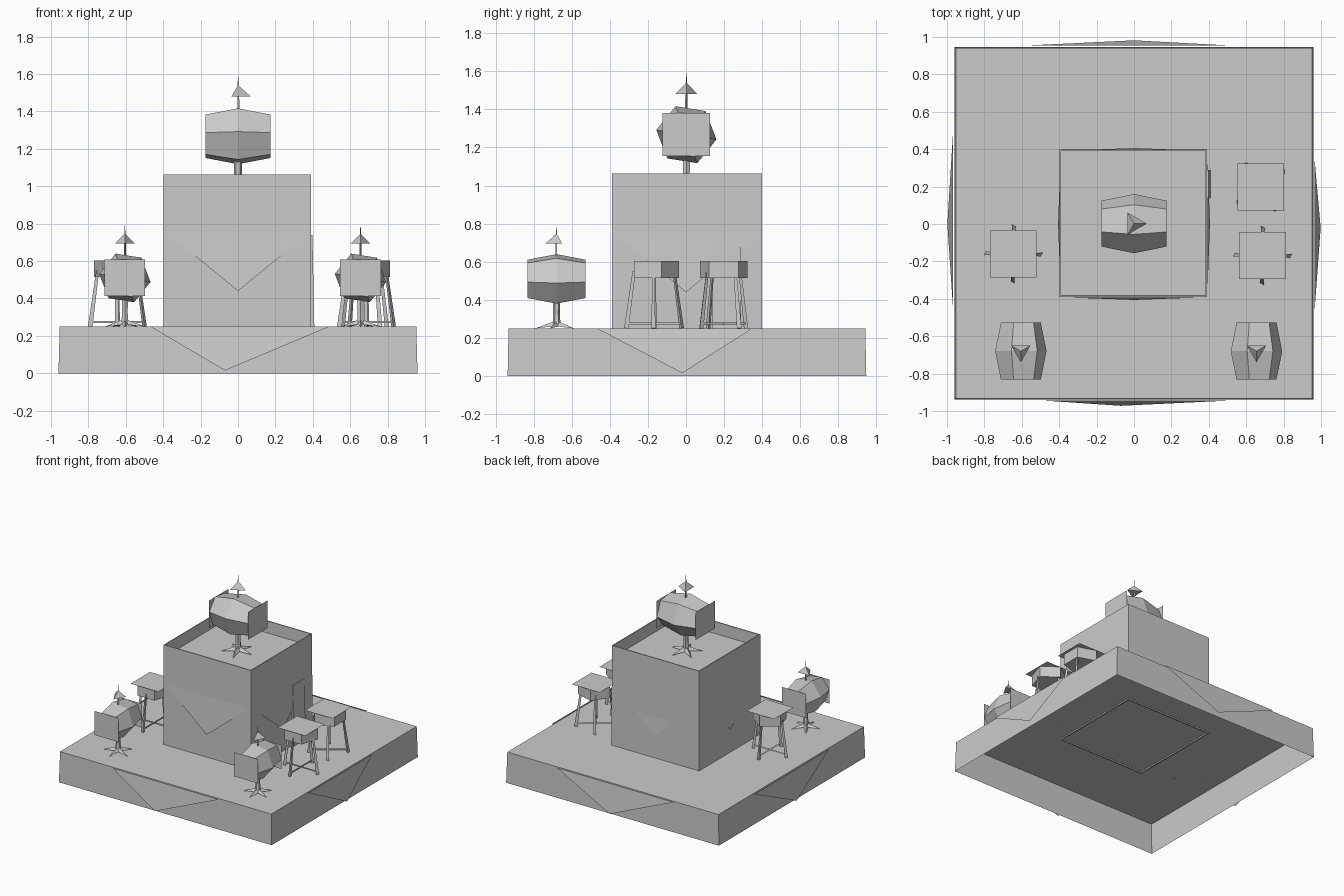
import bpy, bmesh, math
from mathutils import Vector, Matrix

if "Cube" in bpy.data.objects:
    bpy.data.objects.remove(bpy.data.objects["Cube"])


def make(name, verts, faces, mat=Matrix()):
    mesh = bpy.data.meshes.new(name)
    mesh.from_pydata([mat @ Vector(v) for v in verts], [], faces)
    ob = bpy.data.objects.new(name, mesh)
    bpy.context.collection.objects.link(ob)
    return ob


def rings(name, sections, mat=Matrix(), caps=True):
    """Join equal-sized loops of points into one skin."""
    n = len(sections[0])
    verts = [p for s in sections for p in s]
    faces = [(r * n + i, r * n + (i + 1) % n, (r + 1) * n + (i + 1) % n, (r + 1) * n + i)
             for r in range(len(sections) - 1) for i in range(n)]
    if caps:
        faces += [tuple(range(n))[::-1], tuple(range(len(verts) - n, len(verts)))]
    return make(name, verts, faces, mat)


def poly(n, r, z, turn=0.0):
    return [(r * math.cos(turn + math.tau * i / n), r * math.sin(turn + math.tau * i / n), z)
            for i in range(n)]


def square(h, z, cx=0.0, cy=0.0, hy=None):
    hy = h if hy is None else hy
    return [(cx - h, cy - hy, z), (cx + h, cy - hy, z), (cx + h, cy + hy, z), (cx - h, cy + hy, z)]


def rod(name, a, b, r0, r1, mat, n=4):
    a, b = Vector(a), Vector(b)
    q = (b - a).to_track_quat('Z', 'Y').to_matrix().to_4x4()
    length = (b - a).length
    return rings(name, [poly(n, r0, 0), poly(n, r1, length)], mat @ Matrix.Translation(a) @ q)


def place(x, y, z, turn=0.0, scale=1.0):
    return Matrix.Translation((x, y, z)) @ Matrix.Rotation(turn, 4, 'Z') @ Matrix.Scale(scale, 4)


# Platform: open underneath, sides slightly tapered
platform = rings("platform", [square(0.96, 0, 0, 0.005, 0.942), square(0.953, 0.25, 0, 0.005, 0.937)],
                 caps=False)
bm = bmesh.new()
bm.from_mesh(platform.data)
bm.faces.new([v for v in bm.verts if v.co.z > 0.2])
bm.normal_update()
bm.to_mesh(platform.data)
bm.free()

# Central block: thin walls with a sunken roof
FLOOR = 0.965
BX, BY = -0.004, 0.005
rings("block_walls", [square(0.385, 0.24, BX, BY), square(0.395, 0.24, BX, BY),
                      square(0.394, 1.063, BX, BY), square(0.386, 1.063, BX, BY),
                      square(0.385, 0.24, BX, BY)], caps=False)
make("block_roof", square(0.388, FLOOR, BX, BY), [(0, 1, 2, 3)])


# Hanging cloth corners (left end, right end, tip along each side)
def cloth(name, turn, a, b, tip, d_top, d_tip, z_top, z_tip):
    make(name, [(a, -d_top, z_top), (b, -d_top, z_top), (tip, -d_tip, z_tip)], [(0, 1, 2)],
         Matrix.Rotation(turn, 4, 'Z'))


H = math.pi / 2
for side, turn, a, b, tip, d, d2 in (("front", 0, -0.47, 0.49, -0.07, 0.945, 0.972),
                                     ("right", H, -0.47, 0.35, -0.02, 0.965, 0.998),
                                     ("back", 2 * H, -0.5, 0.56, 0.0, 0.955, 0.982),
                                     ("left", 3 * H, -0.5, 0.46, 0.0, 0.967, 0.998)):
    cloth("platform_cloth_" + side, turn, a, b, tip, d, d2, 0.25, 0.015)
    cloth("block_cloth_" + side, turn, -0.38, 0.38, 0, 0.392, 0.406, 0.75, 0.44)

# Door on the right of the block
rings("door", [square(0.01, 0.25, 0.398, 0.215, 0.075), square(0.006, 0.74, 0.392, 0.215, 0.075)])


# Barrel on a star-footed post (long axis along local x)
def barrel(name, mat):
    tilt = math.radians(-9)

    def section(x, r):
        return [(x, r * math.cos(tilt + i * math.pi / 3), 0.302 + r * math.sin(tilt + i * math.pi / 3))
                for i in range(6)]
    rings(name + "_body", [section(-0.175, 0.124), section(0, 0.16), section(0.175, 0.124)], mat)
    for s in (-1, 1):
        x = s * 0.176
        make(name + "_end_plate", [(x, -0.125, 0.19), (x, 0.125, 0.19), (x, 0.125, 0.415),
                                   (x, -0.125, 0.415)], [(0, 1, 2, 3)], mat)
    # Post and star foot
    rings(name + "_post", [poly(6, 0.024, 0.03), poly(6, 0.02, 0.09), poly(6, 0.022, 0.18)], mat)
    star = []
    for i in range(10):
        r = 0.035 if i % 2 else 0.13
        a = math.pi * i / 5
        star.append((r * math.cos(a), r * math.sin(a), 0.014 if i % 2 else 0.003))
    make(name + "_foot", star + [(0, 0, 0.05)],
         [(i, (i + 1) % 10, 10) for i in range(10)] + [tuple(range(10))[::-1]], mat)
    # Spike and three-sided finial
    rings(name + "_spike", [poly(3, 0.008, 0.42), poly(3, 0.006, 0.54), poly(3, 0.001, 0.625)], mat)
    make(name + "_finial", poly(3, 0.068, 0.515) + [(0, 0, 0.575)],
         [(0, 1, 3), (1, 2, 3), (2, 0, 3), (2, 1, 0)], mat)


barrel("roof_barrel", place(0, 0.002, FLOOR))
barrel("left_barrel", place(-0.605, -0.68, 0.247, -H, 0.87))
barrel("right_barrel", place(0.655, -0.68, 0.247, -H, 0.87))


# Table: square lid, five-sided tub, four splayed legs with a low cross brace
def table(name, x, y, tub_turn, leg_turn):
    mat = place(x, y, 0.25)
    make(name + "_lid", square(0.125, 0.356), [(0, 1, 2, 3)], mat)
    rings(name + "_tub", [poly(5, 0.131, 0.265, tub_turn), poly(5, 0.131, 0.353, tub_turn)], mat)
    legs = place(x, y, 0.25, leg_turn)
    for i in range(4):
        c, s = round(math.cos(i * H)), round(math.sin(i * H))
        rod(name + "_leg", (0.145 * c, 0.145 * s, 0), (0.105 * c, 0.105 * s, 0.3), 0.014, 0.009, legs, 3)
    for c, s in ((1, 0), (0, 1)):
        rod(name + "_brace", (-0.14 * c, -0.14 * s, 0.025), (0.14 * c, 0.14 * s, 0.025),
            0.006, 0.006, legs, 3)


table("left_table", -0.645, -0.16, math.radians(18), 0)
table("right_table_front", 0.687, -0.168, math.radians(18), 0)
table("right_table_back", 0.678, 0.198, math.radians(36), math.radians(34))
